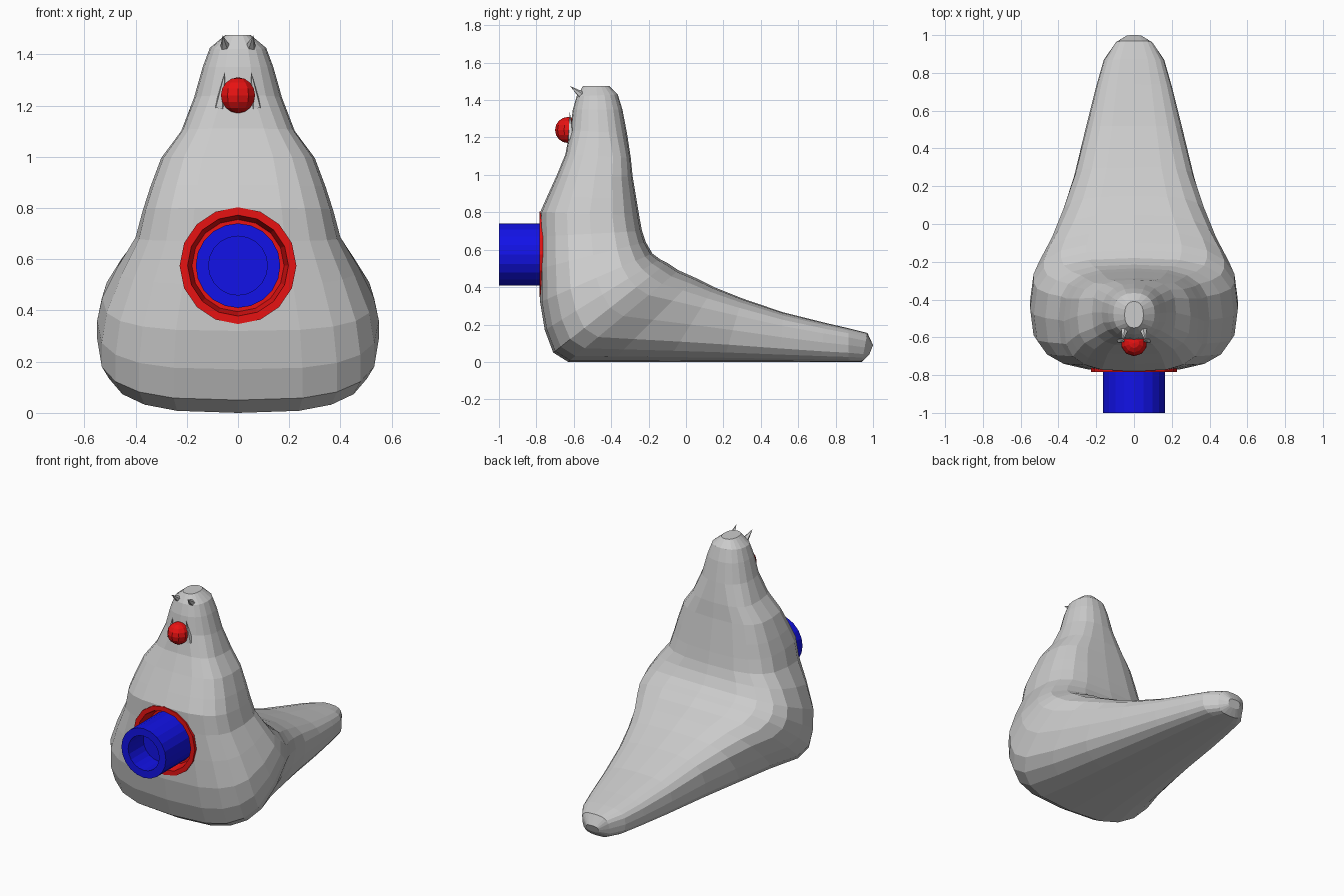
import bpy, bmesh, math
from mathutils import Vector

if "Cube" in bpy.data.objects:
    bpy.data.objects.remove(bpy.data.objects["Cube"])


def material(name, rgb):
    m = bpy.data.materials.new(name)
    m.diffuse_color = (*rgb, 1)
    m.use_nodes = True
    m.node_tree.nodes["Principled BSDF"].inputs["Base Color"].default_value = m.diffuse_color
    return m


GREY = material("grey skin", (0.6, 0.6, 0.6))
RED = material("red", (0.8, 0.006, 0.006))
BLUE = material("blue", (0.006, 0.006, 0.8))


def finish(name, bm, mat):
    bmesh.ops.recalc_face_normals(bm, faces=bm.faces)
    me = bpy.data.meshes.new(name)
    bm.to_mesh(me)
    bm.free()
    me.materials.append(mat)
    ob = bpy.data.objects.new(name, me)
    bpy.context.collection.objects.link(ob)
    return ob


def skin(bm, rings, cap_start=True, cap_end=True):
    """Bridge equal rings of points into a tube."""
    vs = [[bm.verts.new(p) for p in r] for r in rings]
    n = len(vs[0])
    for a, b in zip(vs, vs[1:]):
        for i in range(n):
            j = (i + 1) % n
            bm.faces.new((a[i], a[j], b[j], b[i]))
    if cap_start:
        bm.faces.new(vs[0])
    if cap_end:
        bm.faces.new(vs[-1])


def lathe(name, profile, mat, z, sides):
    """Revolve (radius, y) points about the y direction at height z."""
    bm = bmesh.new()
    rings = [[(r * math.sin(2 * math.pi * i / sides), y,
               z + r * math.cos(2 * math.pi * i / sides)) for i in range(sides)]
             for r, y in profile]
    skin(bm, rings)
    return finish(name, bm, mat)


# Body: sections fan from the head, round the belly, to the tail tip
# (outer y, outer z, inner y, inner z, half width)
SECTIONS = [
    (-.55, 1.475, -.41, 1.475, .05), (-.585, 1.42, -.365, 1.43, .11),
    (-.605, 1.35, -.34, 1.35, .138), (-.62, 1.24, -.315, 1.22, .172),
    (-.645, 1.11, -.295, 1.09, .222), (-.69, 1.0, -.285, .99, .30),
    (-.74, .89, -.265, .87, .343), (-.78, .8, -.25, .78, .372),
    (-.78, .67, -.235, .7, .40), (-.78, .5, -.215, .64, .47),
    (-.78, .32, -.18, .58, .53), (-.755, .17, -.14, .55, .55),
    (-.71, .05, -.1, .53, .55), (-.63, 0, -.04, .49, .52),
    (-.4, 0, .05, .45, .45), (-.1, 0, .15, .4, .385),
    (.2, 0, .3, .34, .318), (.5, 0, .52, .265, .255),
    (.72, 0, .74, .21, .20), (.87, 0, .87, .18, .16),
    (.94, 0, .97, .155, .10), (.98, .04, 1.0, .09, .045)]
SIDES = 20
rings = []
for k, (oy, oz, iy, iz, w) in enumerate(SECTIONS):
    e = 2 / (2.3 if k < 4 else 3.0)
    outer, inner = Vector((0, oy, oz)), Vector((0, iy, iz))
    mid, half = (outer + inner) / 2, (outer - inner) / 2
    ring = []
    for i in range(SIDES):
        a = 2 * math.pi * i / SIDES
        c, s = math.cos(a), math.sin(a)
        ring.append(mid + half * math.copysign(abs(c) ** e, c)
                    + Vector((w * math.copysign(abs(s) ** e, s), 0, 0)))
    rings.append(ring)
bm = bmesh.new()
skin(bm, rings)
body = finish("body", bm, GREY)

# Round socket cut into the belly
HUB = 0.575
cutter = lathe("socket_cutter", [(.215, -.9), (.215, -.69)], GREY, HUB, 16)
cutter.hide_render = True
cut = body.modifiers.new("socket", 'BOOLEAN')
cut.operation, cut.solver, cut.object = 'DIFFERENCE', 'EXACT', cutter
bpy.context.view_layer.objects.active = body
bpy.ops.object.modifier_apply(modifier=cut.name)
bpy.data.objects.remove(cutter)

# Red socket lining and blue tube with a blind bore
lathe("socket_ring", [(.228, -.70), (.228, -.783), (.197, -.783),
                      (.180, -.70), (.05, -.70), (.05, -.69), (.2, -.69)], RED, HUB, 16)
lathe("tube", [(.165, -.70), (.165, -1.0), (.115, -1.0), (.115, -.84)], BLUE, HUB, 20)

# Nose
bm = bmesh.new()
bmesh.ops.create_uvsphere(bm, u_segments=10, v_segments=8, radius=.07)
bmesh.ops.translate(bm, verts=bm.verts, vec=(0, -.63, 1.24))
finish("nose", bm, RED)


def spike(name, base, tip, radius):
    base, tip = Vector(base), Vector(tip)
    d = tip - base
    bm = bmesh.new()
    bmesh.ops.create_cone(bm, cap_ends=True, segments=5, radius1=radius,
                          radius2=0, depth=d.length)
    bmesh.ops.transform(bm, verts=bm.verts,
                        matrix=d.to_track_quat('Z', 'Y').to_matrix().to_4x4())
    bmesh.ops.translate(bm, verts=bm.verts, vec=(base + tip) / 2)
    finish(name, bm, GREY)


# Brow horns and the cheek spikes beside the nose
for side, s in (("left", 1), ("right", -1)):
    spike(side + "_horn", (s * .048, -.55, 1.42), (s * .06, -.62, 1.475), .024)
    spike(side + "_cheek_spike", (s * .072, -.612, 1.19), (s * .05, -.622, 1.335), .022)
